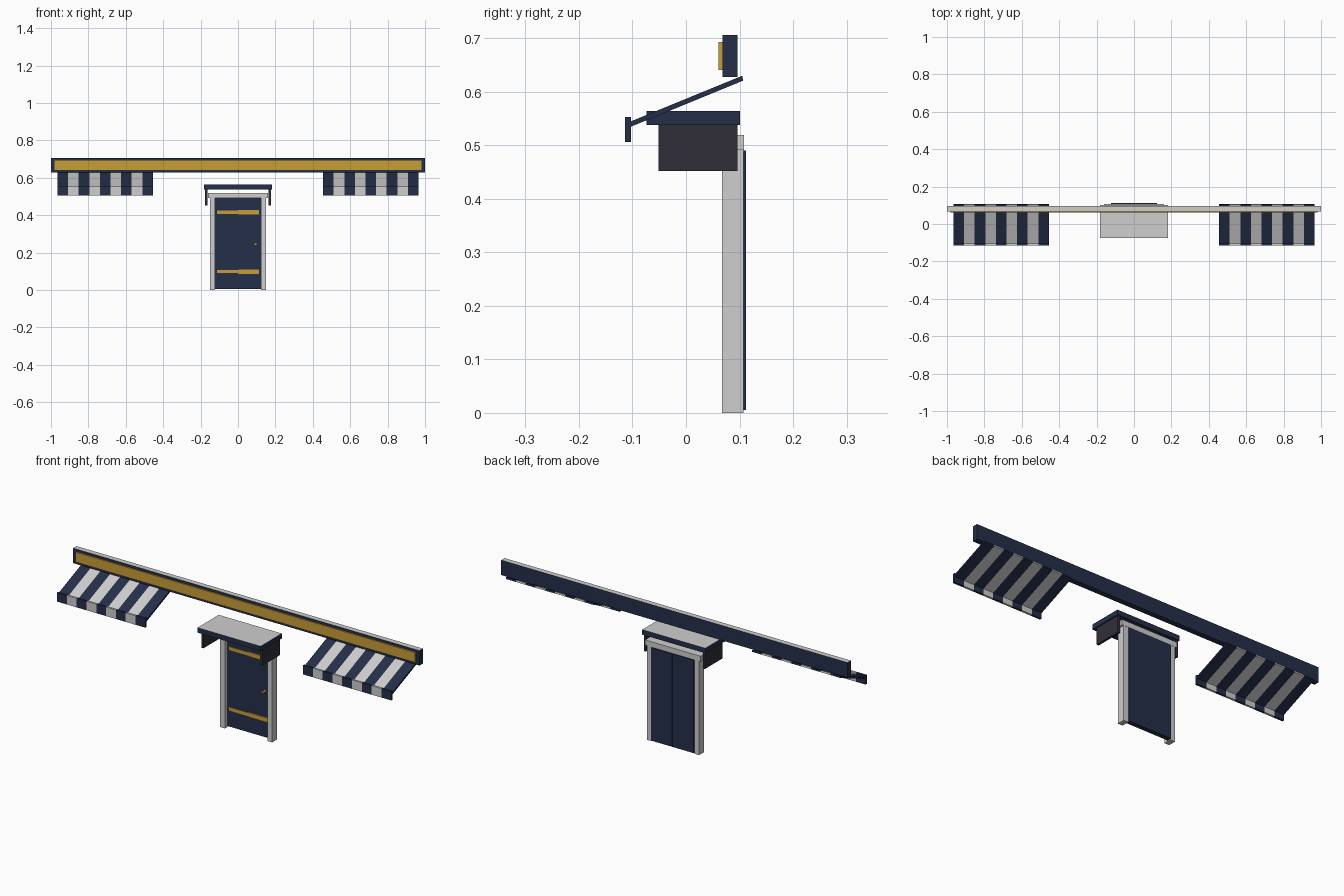
import bpy
import bmesh
from mathutils import Matrix

cube = bpy.data.objects.get("Cube")
if cube:
    bpy.data.objects.remove(cube, do_unlink=True)


def material(name, rgb):
    m = bpy.data.materials.new(name)
    m.use_nodes = True
    m.diffuse_color = (*rgb, 1)
    m.node_tree.nodes["Principled BSDF"].inputs["Base Color"].default_value = (*rgb, 1)
    return m


NAVY = material("navy paint", (0.018, 0.028, 0.068))
PALE = material("pale grey", (0.62, 0.62, 0.62))
GOLD = material("brass gold", (0.58, 0.34, 0.037))
DARK = material("charcoal", (0.03, 0.028, 0.041))


def finish(name, bm, mats):
    bmesh.ops.recalc_face_normals(bm, faces=bm.faces)
    mesh = bpy.data.meshes.new(name)
    bm.to_mesh(mesh)
    bm.free()
    for m in mats:
        mesh.materials.append(m)
    obj = bpy.data.objects.new(name, mesh)
    bpy.context.scene.collection.objects.link(obj)
    return obj


def box(name, x, y, z, mat, top=None):
    """Box from (min, max) ranges, with an optional colour on its top face."""
    bm = bmesh.new()
    bmesh.ops.create_cube(bm, size=1)
    for v in bm.verts:
        for i, (lo, hi) in enumerate((x, y, z)):
            v.co[i] = lo if v.co[i] < 0 else hi
    bm.normal_update()
    if top:
        for f in bm.faces:
            f.material_index = int(f.normal.z > 0.5)
    return finish(name, bm, [mat, top] if top else [mat])


def striped(name, profile, x0, x1, count):
    """Extrude a (y, z) outline along x in segments of alternating colour."""
    bm = bmesh.new()
    step = (x1 - x0) / count
    rings = [[bm.verts.new((x0 + i * step, y, z)) for y, z in profile]
             for i in range(count + 1)]
    n = len(profile)
    for i in range(count):
        for j in range(n):
            k = (j + 1) % n
            f = bm.faces.new((rings[i][j], rings[i][k], rings[i + 1][k], rings[i + 1][j]))
            f.material_index = i % 2
    bm.faces.new(rings[0])
    bm.faces.new(rings[-1])
    return finish(name, bm, [NAVY, PALE])


# Sign board with its gold panel
box("sign_board", (-1, 1), (0.068, 0.096), (0.628, 0.706), NAVY, PALE)
box("sign_panel", (-0.98, 0.98), (0.061, 0.069), (0.641, 0.693), GOLD)

# Striped awnings with hanging valances
canopy = [(-0.105, 0.534), (0.107, 0.621), (0.105, 0.63), (-0.105, 0.544)]
valance = [(-0.114, 0.506), (-0.103, 0.506), (-0.103, 0.553), (-0.114, 0.553)]
for side, x0, x1 in (("right", -0.965, -0.455), ("left", 0.455, 0.965)):
    striped(side + "_awning_canopy", canopy, x0, x1, 9)
    striped(side + "_awning_valance", valance, x0, x1, 9)

# Door hood and frame
box("hood_slab", (-0.182, 0.182), (-0.074, 0.101), (0.538, 0.564), NAVY, PALE)
box("frame_lintel", (-0.16, 0.16), (0.067, 0.108), (0.491, 0.519), PALE)
for side, s in (("right", -1), ("left", 1)):
    box(side + "_hood_bracket", sorted((s * 0.164, s * 0.176)),
        (-0.051, 0.096), (0.452, 0.538), DARK)
    box(side + "_door_jamb", sorted((s * 0.123, s * 0.15)),
        (0.067, 0.107), (0, 0.491), PALE)
    box(side + "_door_back_leaf", sorted((s * 0.001, s * 0.123)),
        (0.106, 0.112), (0.005, 0.49), NAVY)

# Door with straps
box("door_core", (-0.123, 0.123), (0.088, 0.107), (0.005, 0.491), NAVY)
for name, z in (("lower", 0.099), ("upper", 0.415)):
    box(name + "_right_strap", (-0.112, 0), (0.084, 0.089), (z - 0.009, z + 0.009), GOLD)
    box(name + "_left_strap", (0, 0.112), (0.082, 0.089), (z - 0.012, z + 0.012), GOLD)

# Door handle: round stem and short lever
bm = bmesh.new()
bmesh.ops.create_cone(bm, cap_ends=True, segments=16, radius1=0.007, radius2=0.007, depth=0.018)
bm.transform(Matrix.Translation((0.094, 0.08, 0.245)) @ Matrix.Rotation(1.5708, 4, "X"))
finish("handle_stem", bm, [GOLD])
box("handle_lever", (0.083, 0.098), (0.069, 0.074), (0.241, 0.248), GOLD)
